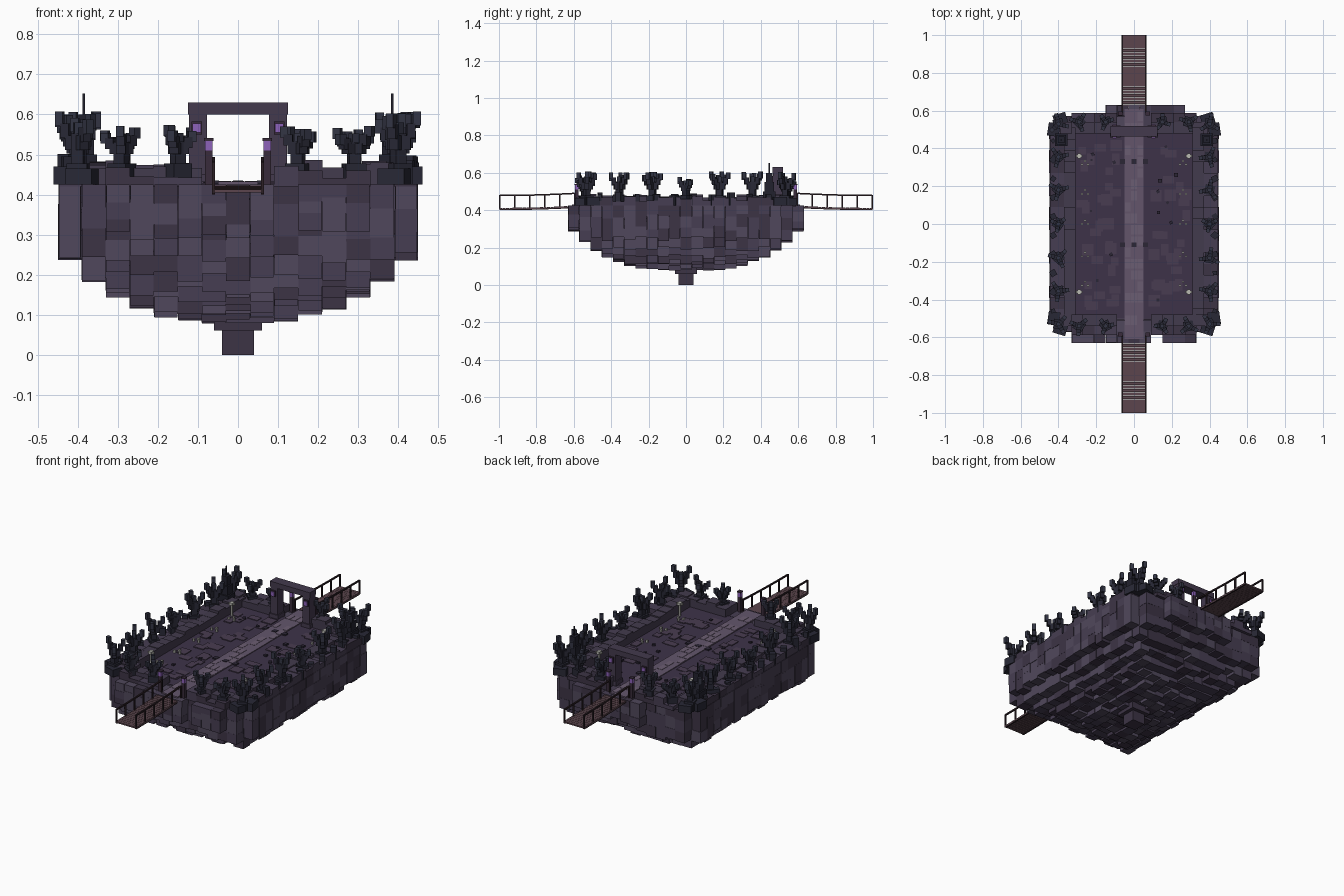
import bpy, bmesh, math, random
from mathutils import Matrix, Vector

if "Cube" in bpy.data.objects:
    bpy.data.objects.remove(bpy.data.objects["Cube"])

random.seed(7)
COLORS = {
    "stone_dark": "3f3747", "stone_mid": "484053", "stone_light": "51495c",
    "floor": "40364a", "floor_tile": "4a3f52", "rubble": "2f2a38",
    "path": "63566b", "path_tile": "6b5e72", "wall": "443d4e",
    "coral": "2c2c38", "coral_tip": "363846", "planks": "5c474e",
    "railing": "30252a", "gate": "453c4e", "lamp_glow": "8c62b8",
    "lamp_post": "3b2f3d", "spire": "262631", "pale_lantern": "b9b9b2",
}
parts = {}


def box(part, x, y, z0, z1, sx, sy, rot=0.0):
    """Upright block from z0 to z1, turned about z."""
    m = (Matrix.Translation((x, y, (z0 + z1) / 2)) @ Matrix.Rotation(rot, 4, 'Z')
         @ Matrix.Diagonal((sx, sy, z1 - z0, 1)))
    bm = parts.setdefault(part, bmesh.new())
    bmesh.ops.create_cube(bm, size=1, matrix=m)


def beam(part, a, b, w):
    """Square bar between two points."""
    a, b = Vector(a), Vector(b)
    d = b - a
    m = (Matrix.Translation((a + b) / 2) @ d.to_track_quat('Z', 'Y').to_matrix().to_4x4()
         @ Matrix.Diagonal((w, w, d.length, 1)))
    bmesh.ops.create_cube(parts.setdefault(part, bmesh.new()), size=1, matrix=m)


def finish():
    for name, bm in parts.items():
        mesh = bpy.data.meshes.new(name)
        bm.to_mesh(mesh)
        bm.free()
        obj = bpy.data.objects.new(name, mesh)
        bpy.context.collection.objects.link(obj)
        mat = bpy.data.materials.new(name)
        h = COLORS[name]
        rgb = [(int(h[i:i + 2], 16) / 255) ** 2.2 for i in (0, 2, 4)]
        mat.diffuse_color = (*rgb, 1)
        mat.use_nodes = True
        mat.node_tree.nodes["Principled BSDF"].inputs["Base Color"].default_value = mat.diffuse_color
        mesh.materials.append(mat)


STONES = ["stone_dark", "stone_mid", "stone_light"]
C = 0.06  # cell size of the rock columns

# Floating rock: grid of columns, deepest in the middle
for i in range(-7, 8):
    for j in range(-10, 11):
        if j == 10 and not -2 <= i <= 4:
            continue
        if j == -10 and (abs(i) > 5 or i == 2):
            continue
        if abs(j) == 9 and abs(i) == 7:
            continue
        x, y = i * C, j * C
        z = 0.075 + max(0.16 * abs(x / 0.42) ** 2.6, 0.21 * abs(y / 0.6) ** 3)
        z += random.uniform(0, 0.025)
        cuts = [z, z + (0.425 - z) * random.uniform(0.25, 0.4),
                z + (0.425 - z) * random.uniform(0.6, 0.75), 0.425]
        w = C - (0.003 if abs(i) == 7 else 0)
        for a, b in zip(cuts, cuts[1:]):
            g = random.uniform(-0.003, 0.002)
            box(random.choice(STONES), x, y, a, b, w + g, C + g)
# Hanging tip
box("stone_dark", 0, 0, 0.06, 0.10, 0.12, 0.12)
box("stone_dark", 0, 0, 0.0, 0.07, 0.08, 0.08)

# Courtyard floor with raised tiles and rubble
box("floor", 0, 0, 0.415, 0.428, 0.64, 1.0)
for k in range(60):
    x = random.choice((-1, 1)) * random.uniform(0.09, 0.28)
    y = random.uniform(-0.44, 0.42)
    box("floor_tile", x, y, 0.42, 0.4305 + 0.001 * (k % 3),
        random.choice((0.04, 0.06)), random.choice((0.04, 0.06)))
for k in range(14):
    x = random.choice((-1, 1)) * random.uniform(0.07, 0.24)
    y = random.uniform(-0.42, 0.42)
    s = random.uniform(0.01, 0.02)
    box("rubble", x, y, 0.42, 0.433 + s * 0.2, s, s, random.choice((0, 0.5)))

# Central path
box("path", 0, 0, 0.41, 0.432, 0.10, 1.22)
for k in range(20):
    for sx in (-1, 0, 1):
        if random.random() < 0.4:
            box("path_tile", sx * 0.033, -0.57 + k * 0.06, 0.42, 0.4335, 0.03, 0.05)
for y in (-0.11, 0.33):
    for x in (-0.06, 0, 0.06):
        box("rubble", x, y, 0.42, 0.435, 0.026, 0.026)

# Rim walls along both long sides: inner wall and outer ledge
for s in (-1, 1):
    for j in range(-8, 9):
        y = j * C
        box("wall", s * 0.34, y, 0.42, random.uniform(0.465, 0.485), 0.061, 0.061)
        box(random.choice(STONES[:2]), s * 0.408, y, 0.42,
            random.uniform(0.445, 0.475), 0.076, 0.061)
# Rim walls at the two ends, open at the path
for e in (-1, 1):
    for i in range(-6, 7):
        if abs(i) < 2:
            continue
        x = i * C
        box("wall", x, e * 0.51, 0.42, random.uniform(0.462, 0.487), 0.061, 0.061)
        if abs(i) < 6:
            box(random.choice(STONES[:2]), x, e * 0.562, 0.42,
                random.uniform(0.44, 0.475), 0.061, 0.05)


def coral(x, y, top, n=3, spread=0.042):
    """Blocky coral tree: stump, trunk and stepped cube branches."""
    r0 = random.uniform(0, math.pi)
    base = 0.47
    box("coral", x, y, 0.425, base + 0.008, 0.052, 0.052, r0)
    h = top - base
    box("coral", x, y, base, base + h * 0.6, 0.03, 0.03, r0)
    box("coral_tip", x, y, base + h * 0.5, base + h * 0.8, 0.02, 0.02, r0 + 0.3)
    for k in range(n):
        a = r0 + k * math.tau / n + random.uniform(-0.25, 0.25)
        drop = random.uniform(0, 0.022)
        for t in range(3):
            d = spread * (0.4 + 0.32 * t)
            z = base + h * (0.3 + 0.22 * t) - drop * t / 2
            w = 0.024 - 0.002 * t
            box("coral_tip" if t == 2 else "coral", x + d * math.cos(a),
                y + d * math.sin(a), z, z + h * 0.26, w, w, a)


# Coral rows on the sides and ends
for s in (-1, 1):
    for y in (-0.53, -0.355, -0.18, 0, 0.18, 0.355, 0.53):
        coral(s * 0.4, y, 0.58 if y == 0 else 0.608, spread=0.034 if y == 0 else 0.045)
    for e in (-1, 1):
        coral(s * 0.29, e * 0.54, 0.573)
        coral(s * 0.15, e * 0.54, 0.575, spread=0.034)

    # Dark corner blocks and scattered shards
    for e in (-1, 1):
        box("coral", s * 0.425, e * 0.50, 0.425, 0.47, 0.062, 0.07, 0.15 * s)
        box("coral", s * 0.39, e * 0.555, 0.425, 0.465, 0.07, 0.06, 0.3 * e)
    for k in range(10):
        y = -0.46 + k * 0.1
        w = random.uniform(0.02, 0.034)
        box("coral", s * 0.428, y, 0.425, random.uniform(0.475, 0.505), w, w,
            random.uniform(0, 1.5))

    # Stepped spires in the back corners
    for z0, z1, w in ((0.42, 0.50, 0.066), (0.50, 0.55, 0.05),
                      (0.55, 0.60, 0.034), (0.60, 0.652, 0.006)):
        box("spire", s * 0.385, 0.445, z0, z1, w, w)

    # Pale lanterns and small flower clusters on the floor
    for y in (-0.36, 0.36):
        box("pale_lantern", s * 0.29, y, 0.425, 0.492, 0.009, 0.009)
        box("pale_lantern", s * 0.29, y, 0.49, 0.505, 0.018, 0.024)
        box("pale_lantern", s * 0.29, y, 0.493, 0.5, 0.036, 0.01)
    for y in (-0.32, -0.165, 0.005, 0.165, 0.32):
        for dx, dy in ((-0.016, -0.006), (0.016, -0.006), (0, 0.014)):
            box("pale_lantern", s * 0.26 + dx, y + dy, 0.425, 0.442, 0.01, 0.01)

    # Gate posts with glowing lamps
    box("gate", s * 0.1, 0.49, 0.42, 0.605, 0.044, 0.05)
    box("gate", s * 0.1, 0.49, 0.42, 0.45, 0.056, 0.062)
    for e in (-1, 1):
        box("lamp_post", s * 0.103, 0.49 + e * 0.028, 0.55, 0.583, 0.026, 0.01)
        box("lamp_glow", s * 0.103, 0.49 + e * 0.032, 0.555, 0.578, 0.02, 0.012)

    # Lamp posts where the bridges meet the island
    for e in (-1, 1):
        box("lamp_post", s * 0.073, e * 0.585, 0.40, 0.51, 0.018, 0.018)
        box("lamp_glow", s * 0.073, e * 0.585, 0.51, 0.534, 0.018, 0.018)
        box("lamp_post", s * 0.073, e * 0.585, 0.534, 0.541, 0.023, 0.023)

# Gate lintel
box("gate", 0, 0.49, 0.60, 0.63, 0.25, 0.056)


# Plank bridges with railings at both ends
def deck_z(y):
    return 0.409 + 0.011 * ((1 - y) / 0.4) ** 2


for e in (-1, 1):
    for k in range(22):
        y = min(0.607 + k * 0.0183, 0.991)
        z = deck_z(y)
        box("planks", 0, y * e, z - 0.004, z + 0.004, 0.13, 0.0168)
    ys = [0.595, 0.675, 0.755, 0.835, 0.915, 0.9955]
    for s in (-1, 1):
        x = s * 0.061
        for y in ys:
            z = deck_z(y)
            box("railing", x, y * e, z - 0.006, z + 0.072, 0.008, 0.008)
        for a, b in zip(ys, ys[1:]):
            for dz, w in ((0.07, 0.008), (-0.005, 0.007)):
                beam("railing", (x, a * e, deck_z(a) + dz), (x, b * e, deck_z(b) + dz), w)

finish()
